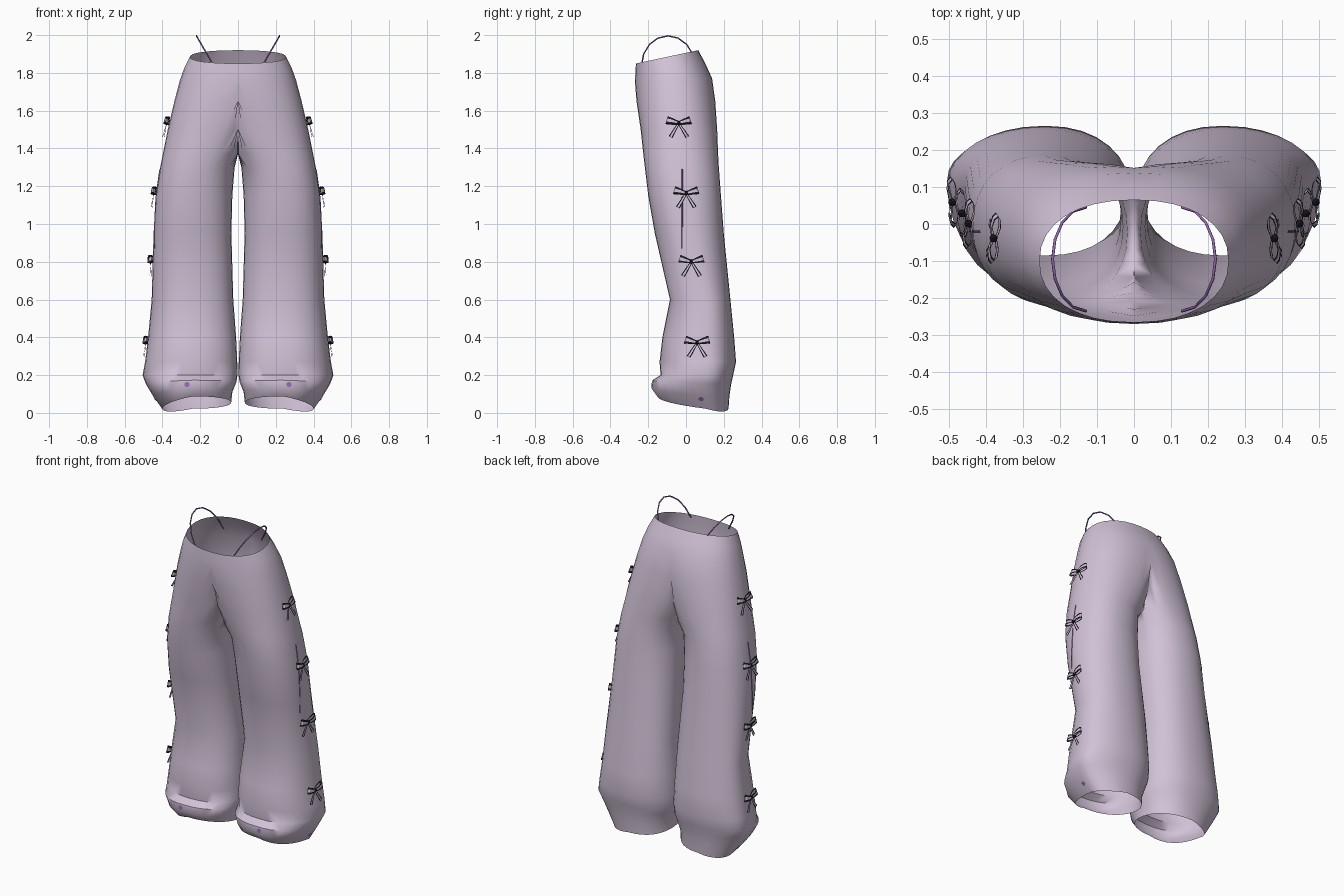
import bpy, bmesh, math
from mathutils import Vector
from mathutils.bvhtree import BVHTree

cube = bpy.data.objects.get("Cube")
if cube:
    bpy.data.objects.remove(cube)


def material(name, red, green, blue):
    colour = (red, green, blue, 1)
    mat = bpy.data.materials.new(name)
    mat.use_nodes = True
    mat.diffuse_color = colour
    mat.node_tree.nodes["Principled BSDF"].inputs["Base Color"].default_value = colour
    return mat


lilac = material("lilac_fabric", .64, .54, .68)
black = material("black_ribbon_edge", .015, .012, .02)
pale = material("pale_ribbon", .6, .52, .64)
purple = material("purple_strap", .3, .14, .45)


def finish(name, bm, materials):
    mesh = bpy.data.meshes.new(name)
    bm.to_mesh(mesh)
    bm.free()
    obj = bpy.data.objects.new(name, mesh)
    bpy.context.collection.objects.link(obj)
    for mat in materials:
        mesh.materials.append(mat)
    mirror = obj.modifiers.new("Mirror", 'MIRROR')
    mirror.merge_threshold = .0005
    return obj


# Trousers: one half lofted from rings, open on the middle plane above the crotch
# height, front y, back y, inner x, outer x
RINGS = [
    (1.885, -.265, .065, 0, .255),
    (1.83, -.268, .1, 0, .283),
    (1.76, -.27, .138, 0, .308),
    (1.65, -.262, .155, -.2, .337),
    (1.5, -.24, .165, -.12, .372),
    (1.37, -.226, .17, -.03, .398),
    (1.3, -.218, .174, .018, .412),
    (1.15, -.2, .185, .03, .435),
    (.95, -.165, .2, .035, .447),
    (.6, -.085, .235, .025, .457),
    (.4, -.125, .255, .01, .476),
    (.27, -.14, .265, .004, .492),
    (.2, -.135, .25, .003, .505),
    (.165, -.178, .24, .008, .49),
    (.11, -.183, .23, .03, .45),
    (.055, -.15, .225, .036, .4),
]
SIDES = 32


def rounded(value):
    return math.copysign(abs(value) ** .9, value)


def make_ring(bm, height, front, back, inner, outer):
    # The leg centre moves outward below the hips; waist and hem are slanted
    middle = min(.24, max(0, (1.76 - height) * .47))
    hem = .045 * max(0, 1 - height / .2)
    slant = max(0, height - 1.7) * .19 - hem
    skew = .07 * max(0, 1 - height)
    ring = []
    for i in range(SIDES):
        angle = math.tau * i / SIDES
        c, s = rounded(math.cos(angle)), rounded(math.sin(angle))
        side = max(0, c)
        x = middle + c * (outer - middle if c > 0 else middle - inner)
        y = (front + back) / 2 + s * (back - front) / 2 + skew * side * (1 - abs(s))
        ring.append(bm.verts.new((max(0, x), y, height + slant * s - hem * side)))
    return ring


bm = bmesh.new()
rings = [make_ring(bm, *row) for row in RINGS]
for top, low in zip(rings, rings[1:]):
    for i in range(SIDES):
        j = (i + 1) % SIDES
        quad = (top[i], low[i], low[j], top[j])
        if max(v.co.x for v in quad) > .0005:
            bm.faces.new(quad)
bmesh.ops.delete(bm, geom=[v for v in bm.verts if not v.link_faces], context='VERTS')
surface = BVHTree.FromBMesh(bm)
trousers = finish("trousers", bm, [lilac])
bpy.ops.object.select_all(action='DESELECT')
trousers.select_set(True)
bpy.context.view_layer.objects.active = trousers
bpy.ops.object.shade_smooth_by_angle(angle=math.radians(50))


def side_hit(y, z):
    return surface.ray_cast(Vector((1, y, z)), Vector((-1, 0, 0)))[:2]


# Ribbon strip with dark borders, from pairs of centre and half-width vector
def ribbon(bm, path):
    rows = [[bm.verts.new(p + w * k) for k in (-1, -.45, .45, 1)] for p, w in path]
    for row, following in zip(rows, rows[1:]):
        for k in range(3):
            face = bm.faces.new((row[k], row[k + 1], following[k + 1], following[k]))
            face.material_index = 1 if k == 1 else 0


# Bows down each outer seam: two loops, two tails and a knot
def bow(name, y, z):
    hit, normal = side_hit(y, z)
    across = Vector((0, 0, 1)).cross(normal).normalized()
    up = normal.cross(across)

    def at(u, v, w):
        return hit + across * u + up * v + normal * w

    bm = bmesh.new()
    for sign in (-1, 1):
        loop = []
        for k in range(9):
            angle = math.tau * k / 8
            reach = (1 - math.cos(angle)) / 2
            centre = at(sign * .064 * reach, .017 * reach, .015 + .012 * math.sin(angle))
            loop.append((centre, (up - across * sign * .3) * (.008 + .012 * reach)))
        ribbon(bm, loop)
        tail = []
        for k in range(4):
            centre = at(sign * .015 * k, -.025 * k, .013)
            tail.append((centre, (across + up * sign * .5) * (.005 + .0017 * k)))
        ribbon(bm, tail)
    knot = bmesh.ops.create_icosphere(bm, subdivisions=1, radius=.012)
    bmesh.ops.translate(bm, verts=knot["verts"], vec=at(0, 0, .015))
    finish(name, bm, [black, pale])


bow("upper_hip_bow", -.04, 1.53)
bow("thigh_bow", 0, 1.16)
bow("knee_bow", .03, .8)
bow("ankle_bow", .06, .37)


# Thin cords: hip straps and side seam lacing
def cord(name, points, radius):
    curve = bpy.data.curves.new(name, 'CURVE')
    curve.dimensions = '3D'
    curve.bevel_depth = radius
    curve.bevel_resolution = 1
    spline = curve.splines.new('POLY')
    spline.points.add(len(points) - 1)
    for point, position in zip(spline.points, points):
        point.co = (*position, 1)
    curve.materials.append(purple)
    obj = bpy.data.objects.new(name, curve)
    bpy.context.collection.objects.link(obj)


for sign, side in ((1, "left"), (-1, "right")):
    strap = []
    for k in range(9):
        angle = math.pi * k / 8
        rise = math.sin(angle)
        strap.append((sign * (.13 + .09 * rise), -.095 - .14 * math.cos(angle), 1.84 + .156 * rise))
    cord(side + "_hip_strap", strap, .004)
    seam = [side_hit(-.02, .87 + k * .06)[0] for k in range(8)]
    cord(side + "_seam_lacing", [(sign * p.x, p.y, p.z) for p in seam], .003)


# Small cuff patches
def patch(name, origin, direction):
    hit, normal = surface.ray_cast(Vector(origin), Vector(direction))[:2]
    place = normal.to_track_quat('Z', 'Y').to_matrix().to_4x4()
    place.translation = hit + normal * .003
    bm = bmesh.new()
    bmesh.ops.create_circle(bm, cap_ends=True, segments=6, radius=.015, matrix=place)
    finish(name, bm, [purple])


patch("front_cuff_patch", (.27, -1, .15), (0, 1, 0))
patch("side_cuff_patch", (1, .08, .075), (-1, 0, 0))
